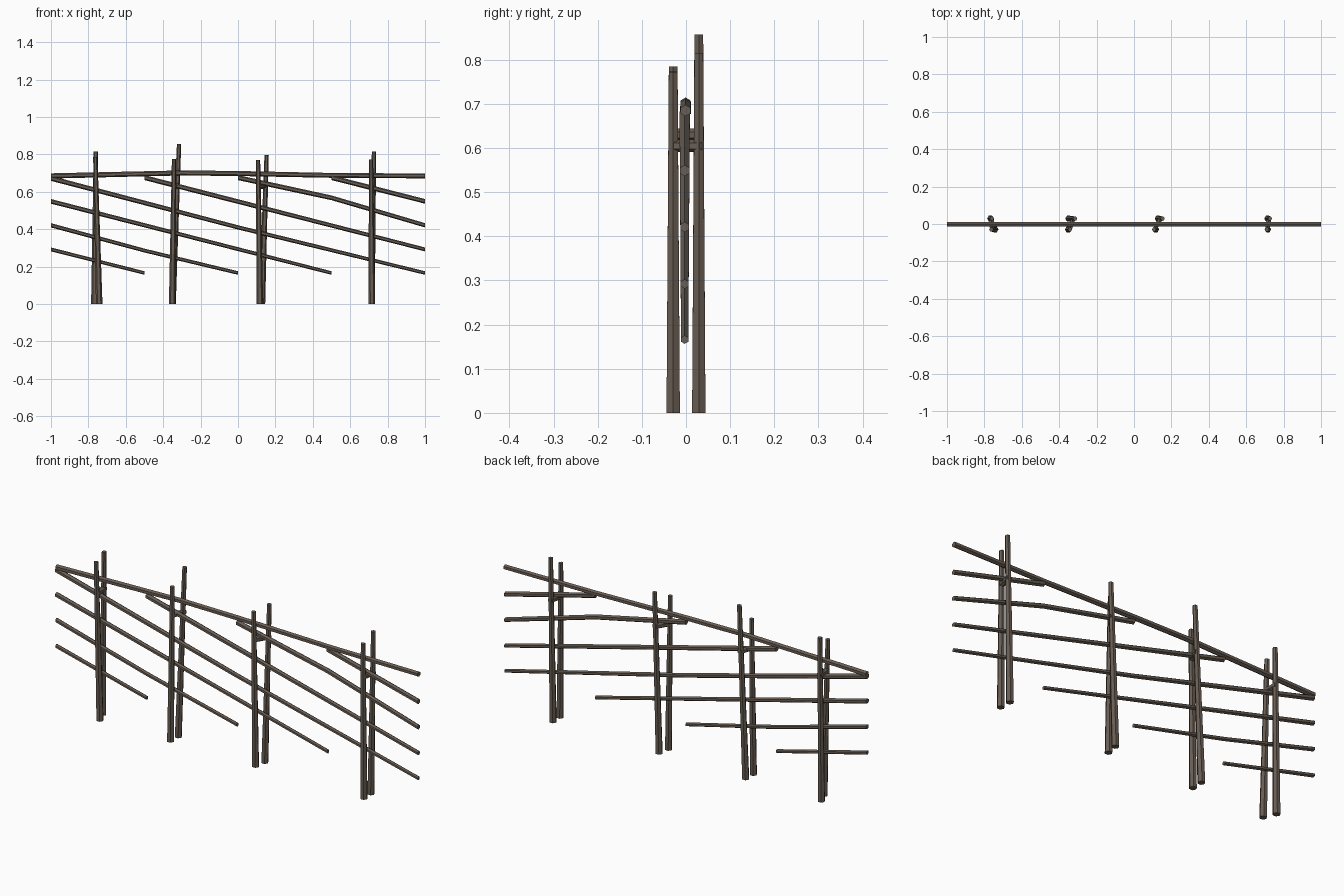
import bpy, bmesh, math
from mathutils import Vector

if "Cube" in bpy.data.objects:
    bpy.data.objects.remove(bpy.data.objects["Cube"])

wood = bpy.data.materials.new("weathered_brown")
wood.diffuse_color = (0.14, 0.11, 0.087, 1)
wood.use_nodes = True
wood.node_tree.nodes["Principled BSDF"].inputs["Base Color"].default_value = wood.diffuse_color


def pole(name, axis, stations, sides=6, turn=0.0):
    """Capped tapered pole; stations are (x, y, z, radius), rings stay square to axis."""
    u, v = {"x": ((0, 1, 0), (0, 0, 1)), "y": ((0, 0, 1), (1, 0, 0)),
            "z": ((1, 0, 0), (0, 1, 0))}[axis]
    u, v = Vector(u), Vector(v)
    bm = bmesh.new()
    rings = []
    for x, y, z, r in stations:
        ring = []
        for i in range(sides):
            a = turn + i * math.tau / sides
            ring.append(bm.verts.new(Vector((x, y, z)) + u * r * math.cos(a) + v * r * math.sin(a)))
        rings.append(ring)
    for a, b in zip(rings, rings[1:]):
        for i in range(sides):
            j = (i + 1) % sides
            bm.faces.new((a[i], a[j], b[j], b[i]))
    bm.faces.new(rings[0][::-1])
    bm.faces.new(rings[-1])
    bmesh.ops.recalc_face_normals(bm, faces=bm.faces)
    me = bpy.data.meshes.new(name)
    bm.to_mesh(me)
    bm.free()
    me.materials.append(wood)
    ob = bpy.data.objects.new(name, me)
    bpy.context.collection.objects.link(ob)


# Paired uprights: (front base x, front top x, front height,
#                   back base x, back top x, back height, peg z)
pairs = [(-0.742, -0.763, 0.785, -0.768, -0.760, 0.815, 0.63),
         (-0.352, -0.342, 0.775, -0.350, -0.315, 0.857, 0.63),
         (0.117, 0.107, 0.770, 0.128, 0.153, 0.797, 0.63),
         (0.716, 0.711, 0.772, 0.714, 0.727, 0.815, 0.605)]
for n, (fb, ft, fh, bb, bt, bh, pz) in enumerate(pairs, 1):
    pole(f"front_post_{n}", "z", [(fb, -0.029, 0, 0.0175), (ft, -0.029, fh, 0.0115)])
    pole(f"back_post_{n}", "z", [(bb, 0.029, 0, 0.0175), (bt, 0.029, bh, 0.0115)])
    # Short peg tying the two posts under the top rail
    t = pz / 0.8
    pole(f"peg_{n}", "y", [(fb + (ft - fb) * t, -0.03, pz, 0.014),
                           (bb + (bt - bb) * t, 0.036, pz, 0.014)])

# Top rail, gently bowed
pole("top_rail", "x", [(-1, -0.001, 0.685, 0.014), (-0.3, -0.001, 0.701, 0.0135),
                       (0, -0.001, 0.698, 0.0135), (0.5, -0.001, 0.688, 0.013),
                       (1, -0.001, 0.685, 0.013)], turn=math.pi / 6)

# Slanted rails as (x, z) paths; each thins towards its low end
slants = [[(-1, 0.672), (0, 0.410), (1, 0.166)],
          [(-0.5, 0.676), (1, 0.292)],
          [(0, 0.676), (0.5, 0.568), (1, 0.421)],
          [(0.5, 0.676), (1, 0.549)],
          [(-1, 0.549), (0.5, 0.166)],
          [(-1, 0.421), (-0.5, 0.286), (0, 0.166)],
          [(-1, 0.292), (-0.5, 0.166)]]
for n, path in enumerate(slants, 1):
    pole(f"slanted_rail_{n}", "x",
         [(x, -0.003, z, 0.0095 + 0.004 * (z - 0.166) / 0.51) for x, z in path],
         turn=math.pi / 6)
